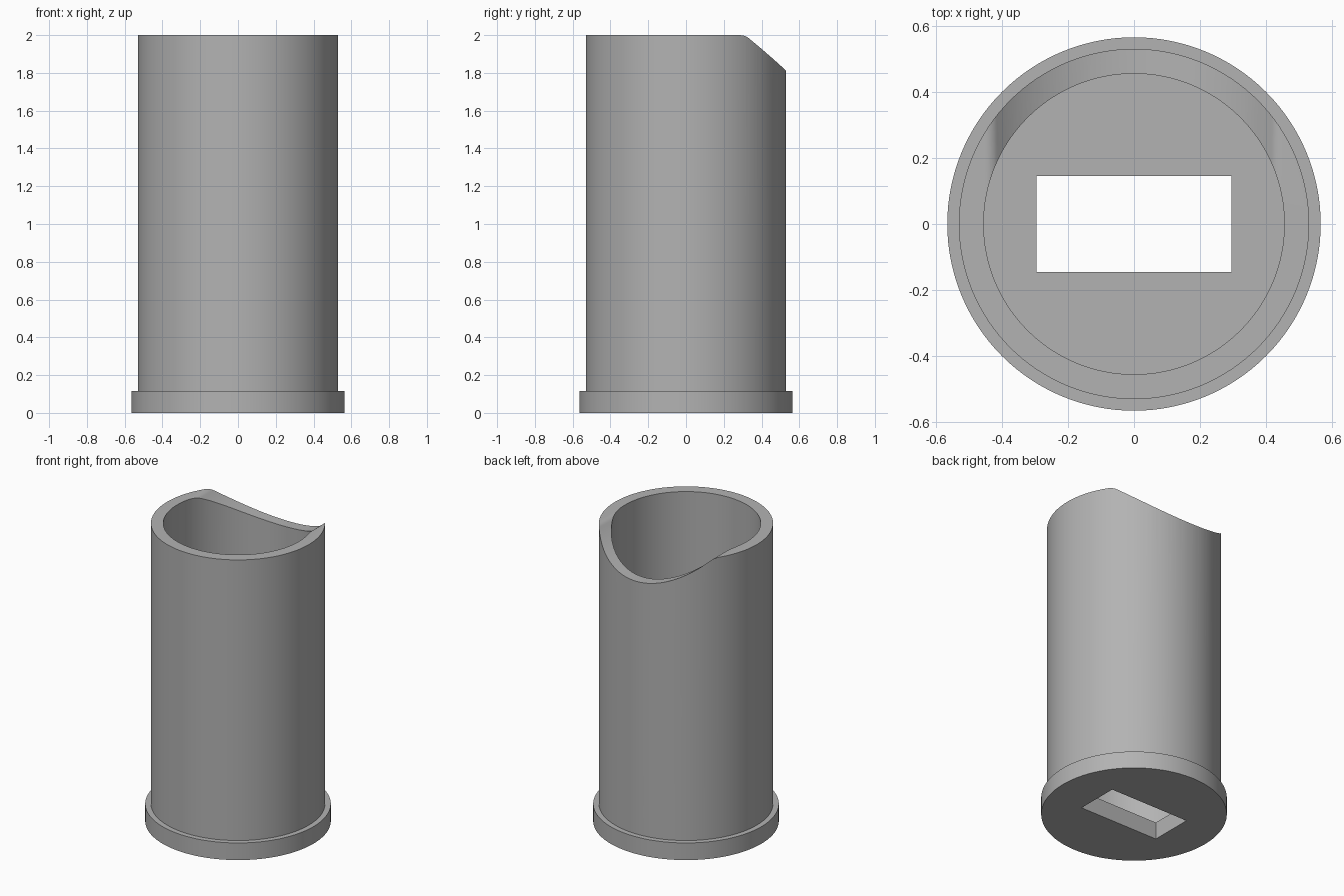
import bpy, bmesh, math

if "Cube" in bpy.data.objects:
    bpy.data.objects.remove(bpy.data.objects["Cube"], do_unlink=True)

SEGMENTS = 128
OUTER, INNER, FLANGE = 0.53, 0.455, 0.565
BASE, HEIGHT = 0.115, 2.0

grey = bpy.data.materials.new("plain_grey")
colour = (0.45, 0.45, 0.45, 1)
grey.diffuse_color = colour
grey.use_nodes = True
grey.node_tree.nodes["Principled BSDF"].inputs["Base Color"].default_value = colour


def make_object(name, bm):
    bmesh.ops.recalc_face_normals(bm, faces=bm.faces)
    mesh = bpy.data.meshes.new(name)
    bm.to_mesh(mesh)
    bm.free()
    mesh.materials.append(grey)
    obj = bpy.data.objects.new(name, mesh)
    bpy.context.collection.objects.link(obj)
    return obj


def prism(name, outline, direction):
    """Extrude a closed outline of points along a direction."""
    bm = bmesh.new()
    face = bm.faces.new([bm.verts.new(p) for p in outline])
    result = bmesh.ops.extrude_face_region(bm, geom=[face], use_keep_orig=True)
    moved = [v for v in result["geom"] if isinstance(v, bmesh.types.BMVert)]
    bmesh.ops.translate(bm, verts=moved, vec=direction)
    return make_object(name, bm)


# Flanged cup: one ring of vertices per profile corner, capped at both ends
profile = [(FLANGE, 0), (FLANGE, BASE), (OUTER, BASE),
           (OUTER, HEIGHT), (INNER, HEIGHT), (INNER, BASE)]
bm = bmesh.new()
angles = [2 * math.pi * i / SEGMENTS for i in range(SEGMENTS)]
rings = [[bm.verts.new((r * math.cos(a), r * math.sin(a), z)) for a in angles]
         for r, z in profile]
for low, high in zip(rings, rings[1:]):
    for i in range(SEGMENTS):
        j = (i + 1) % SEGMENTS
        bm.faces.new((low[i], low[j], high[j], high[i]))
bm.faces.new(rings[0])
bm.faces.new(rings[-1])
cup = make_object("flanged_tube", bm)

# Rectangular slot through the floor
slot = prism("slot_cutter",
             [(x, y, -0.1) for x, y in ((-0.295, -0.145), (0.295, -0.145),
                                        (0.295, 0.145), (-0.295, 0.145))],
             (0, 0, 0.5))

# Round saddle scoop in the back rim, blended into the top by small fillets
SCOOP, CENTRE, FILLET = 0.583, 2.395, 0.05
drop = CENTRE - HEIGHT + FILLET
edge_x = math.sqrt((SCOOP + FILLET) ** 2 - drop ** 2)
limit = math.atan2(edge_x, drop)
right = []
for i in range(1, 25):
    a = limit * i / 24
    right.append((SCOOP * math.sin(a), CENTRE - SCOOP * math.cos(a)))
for i in range(1, 9):
    a = limit * (1 - i / 8)
    right.append((edge_x - FILLET * math.sin(a),
                  HEIGHT - FILLET + FILLET * math.cos(a)))
right.append((edge_x, HEIGHT + 0.3))
left = [(-x, z) for x, z in reversed(right)]
outline = left + [(0, CENTRE - SCOOP)] + right
scoop = prism("scoop_cutter", [(x, 0.05, z) for x, z in outline], (0, 0.8, 0))

# Cut, then remove the helpers
bpy.context.view_layer.objects.active = cup
cup.select_set(True)
for cutter in (slot, scoop):
    cutter.hide_render = True
    cut = cup.modifiers.new(cutter.name, 'BOOLEAN')
    cut.operation, cut.solver, cut.object = 'DIFFERENCE', 'EXACT', cutter
    bpy.ops.object.modifier_apply(modifier=cut.name)
    bpy.data.objects.remove(cutter, do_unlink=True)

bpy.ops.object.shade_smooth_by_angle(angle=math.radians(30))
